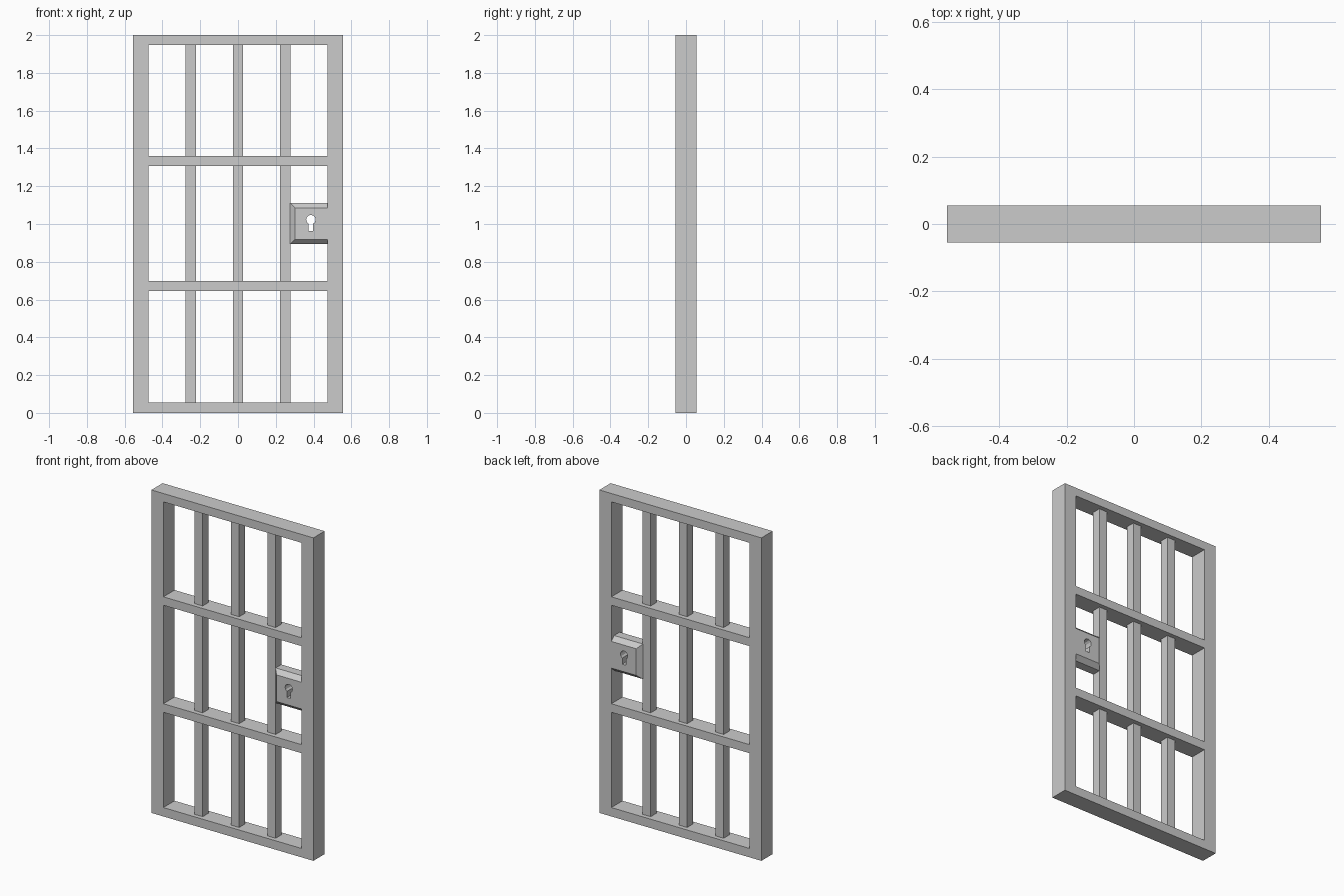
import bpy, bmesh
from math import sin, cos, pi, asin

if "Cube" in bpy.data.objects:
    bpy.data.objects.remove(bpy.data.objects["Cube"])

DEPTH = 0.055       # half depth of frame
BAR = 0.0275        # half thickness of bars
INNER = 0.473       # half width of the opening


def finish(name, bm):
    bmesh.ops.recalc_face_normals(bm, faces=bm.faces)
    mesh = bpy.data.meshes.new(name)
    bm.to_mesh(mesh)
    bm.free()
    ob = bpy.data.objects.new(name, mesh)
    bpy.context.collection.objects.link(ob)
    return ob


def loft(name, rings):
    """Closed solid through a list of equally long point rings."""
    bm = bmesh.new()
    loops = [[bm.verts.new(p) for p in ring] for ring in rings]
    for a, b in zip(loops, loops[1:]):
        n = len(a)
        for i in range(n):
            bm.faces.new((a[i], a[(i + 1) % n], b[(i + 1) % n], b[i]))
    bm.faces.new(loops[0])
    bm.faces.new(loops[-1])
    return finish(name, bm)


def rect(x0, x1, z0, z1, y):
    return [(x0, y, z0), (x1, y, z0), (x1, y, z1), (x0, y, z1)]


# Frame with two cross rails: a flush grid with three openings, extruded
xs = [-0.555, -INNER, INNER, 0.555]
zs = [0, 0.055, 0.645, 0.698, 1.308, 1.36, 1.948, 2]
bm = bmesh.new()
grid = [[bm.verts.new((x, -DEPTH, z)) for x in xs] for z in zs]
for r in range(len(zs) - 1):
    for c in range(3):
        if c == 1 and r % 2 == 1:
            continue
        bm.faces.new((grid[r][c], grid[r][c + 1], grid[r + 1][c + 1], grid[r + 1][c]))
geo = bmesh.ops.extrude_face_region(bm, geom=bm.faces[:], use_keep_orig=True)
bmesh.ops.translate(bm, vec=(0, 2 * DEPTH, 0),
                    verts=[v for v in geo["geom"] if isinstance(v, bmesh.types.BMVert)])
finish("door_frame", bm)

# Upright bars
for x, name in ((-0.25, "bar_left"), (0, "bar_middle"), (0.25, "bar_right")):
    loft(name, [rect(x - BAR, x + BAR, 0.045, 1.96, y) for y in (-BAR, BAR)])

# Lock box, chamfered front and back
lock = loft("lock_box", [
    rect(0.2765 + c, INNER, 0.893 + c, 1.11 - c, y)
    for c, y in ((0.026, -DEPTH), (0, -BAR), (0, BAR), (0.026, DEPTH))])

# Keyhole cut through the lock: round top with a slot below
cx, cz, radius, half_slot = 0.386, 1.023, 0.025, 0.012
start = -pi / 2 + asin(half_slot / radius)
sweep = 2 * pi - 2 * asin(half_slot / radius)
hole = [(cx + radius * cos(start + sweep * i / 10), cz + radius * sin(start + sweep * i / 10))
        for i in range(11)]
hole += [(cx - half_slot, 0.963), (cx + half_slot, 0.963)]
cutter = loft("keyhole_cutter", [[(x, y, z) for x, z in hole] for y in (-0.1, 0.1)])
cutter.hide_render = True
cutter.display_type = 'WIRE'
cut = lock.modifiers.new("keyhole", 'BOOLEAN')
cut.operation = 'DIFFERENCE'
cut.solver = 'EXACT'
cut.object = cutter
